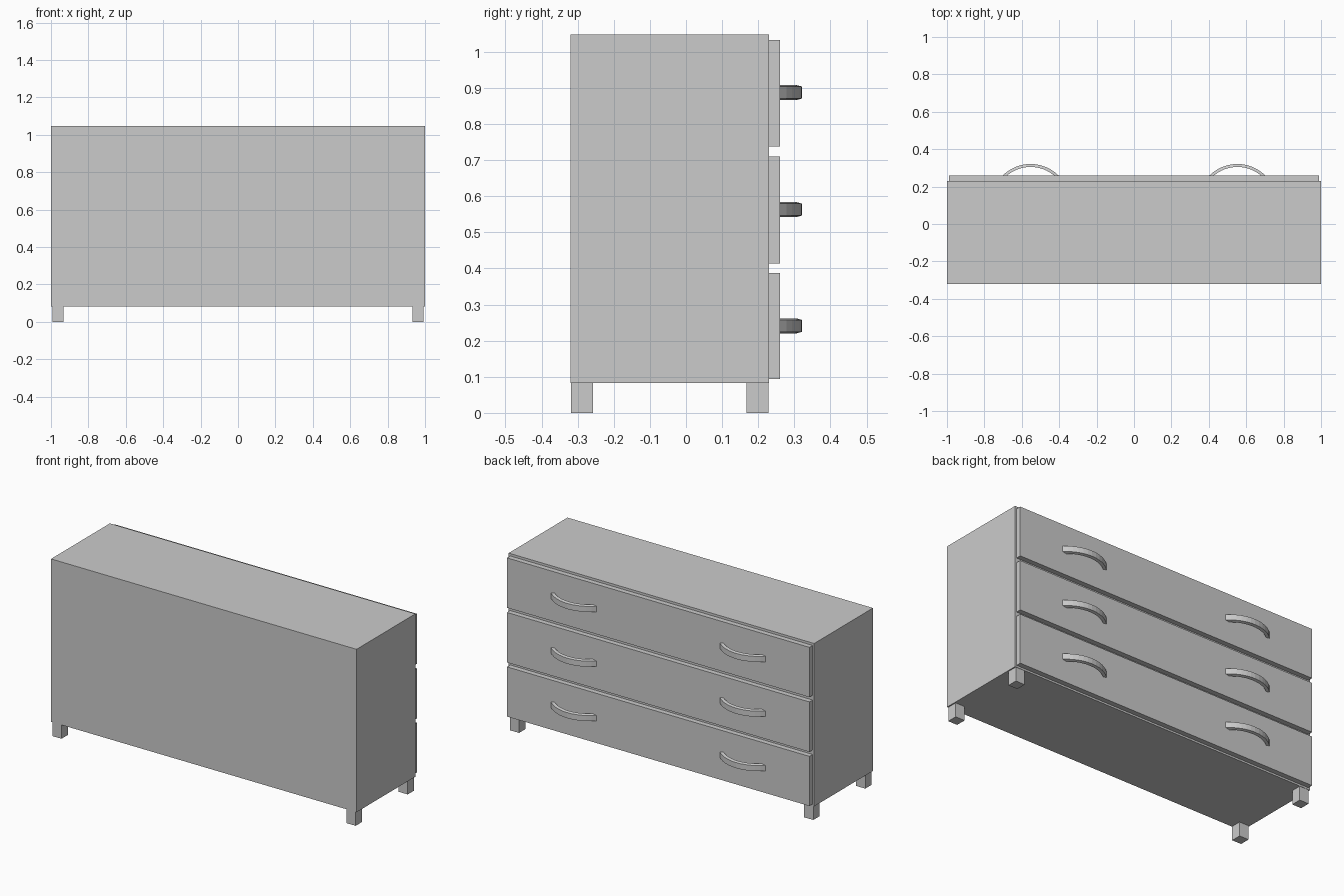
import bpy, bmesh, math

if "Cube" in bpy.data.objects:
    bpy.data.objects.remove(bpy.data.objects["Cube"])


def box(name, x0, x1, y0, y1, z0, z1):
    bm = bmesh.new()
    bmesh.ops.create_cube(bm, size=1)
    for v in bm.verts:
        v.co = ((x0 + x1) / 2 + v.co.x * (x1 - x0),
                (y0 + y1) / 2 + v.co.y * (y1 - y0),
                (z0 + z1) / 2 + v.co.z * (z1 - z0))
    return finish(name, bm)


def finish(name, bm):
    bmesh.ops.recalc_face_normals(bm, faces=bm.faces)
    me = bpy.data.meshes.new(name)
    bm.to_mesh(me)
    bm.free()
    ob = bpy.data.objects.new(name, me)
    bpy.context.collection.objects.link(ob)
    return ob


def handle(name, cx, cz, y_base=0.26, steps=12):
    # Bow handle: tapered section swept along an arc, ends flush with the drawer
    r_out, r_in, cy = 0.212, 0.196, 0.109
    bm = bmesh.new()
    rings = []
    for i in range(steps + 1):
        t = i / steps * 2 - 1
        ring = []
        for r, h in ((r_in, -0.021), (r_in, 0.021), (r_out, 0.0165), (r_out, -0.0165)):
            a = t * math.acos((y_base - cy) / r)
            ring.append(bm.verts.new((cx + r * math.sin(a), cy + r * math.cos(a), cz + h)))
        rings.append(ring)
    for a, b in zip(rings, rings[1:]):
        for k in range(4):
            n = (k + 1) % 4
            bm.faces.new((a[k], a[n], b[n], b[k]))
    bm.faces.new(rings[0])
    bm.faces.new(rings[-1])
    return finish(name, bm)


# Cabinet body
box("cabinet_body", -1, 1, -0.32, 0.23, 0.083, 1.047)

# Drawer fronts with two handles each
drawers = [("bottom", 0.094, 0.388, 0.241), ("middle", 0.414, 0.71, 0.563), ("top", 0.738, 1.033, 0.887)]
for level, z0, z1, hz in drawers:
    box(f"{level}_drawer_front", -0.99, 0.99, 0.23, 0.26, z0, z1)
    for side, sx in (("left", -1), ("right", 1)):
        handle(f"{level}_{side}_handle", sx * 0.553, hz)

# Square legs
for side, x0 in (("left", -0.993), ("right", 0.933)):
    for end, y0 in (("wall", -0.318), ("drawer", 0.168)):
        box(f"{side}_{end}_side_leg", x0, x0 + 0.06, y0, y0 + 0.06, 0, 0.083)
